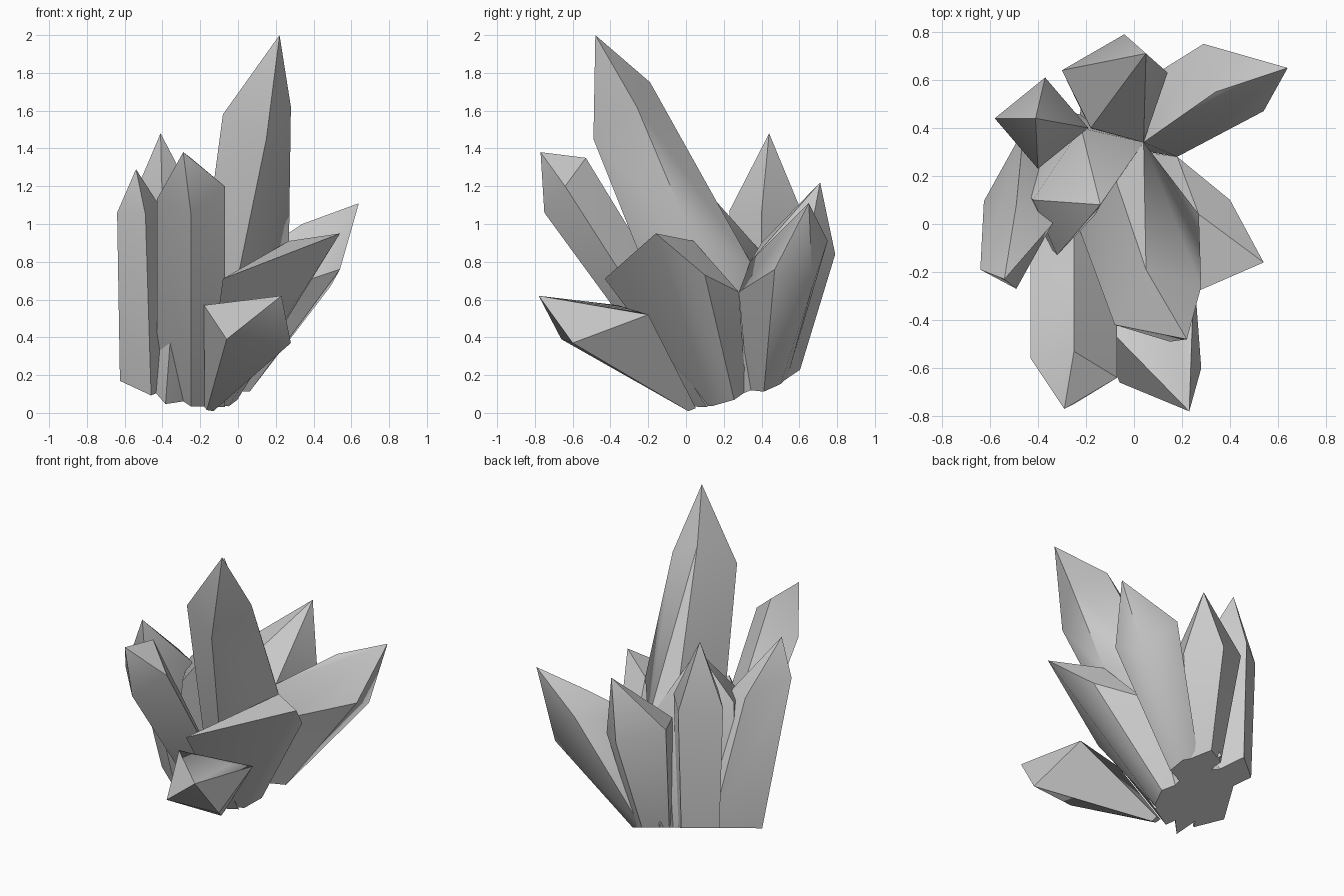
import bpy
import bmesh
import math
from mathutils import Vector

# Remove the default cube only
default_cube = bpy.data.objects.get("Cube")
if default_cube:
    bpy.data.objects.remove(default_cube, do_unlink=True)
bpy.ops.object.select_all(action='DESELECT')

# Single stone colour
brightness = 0.6
grey = (brightness, brightness, brightness, 1)
stone = bpy.data.materials.new("grey_crystal")
stone.use_nodes = True
stone.diffuse_color = grey
stone.node_tree.nodes["Principled BSDF"].inputs["Base Color"].default_value = grey


def on_ground(x, y):
    """Point on the tilted plane that cuts off the whole cluster."""
    return Vector((x, y, max(0, -0.26 * x + 0.385 * y - 0.03)))


def crystal(name, tip, corners, foot=None, spread=1):
    """Pointed shard built as a hull. The first three corners of the shoulder
    ring define a parallelogram whose fourth corner is derived; the ring is
    then repeated on the ground around the foot, scaled by spread."""
    ring = [Vector(corner) for corner in corners]
    ring.append(ring[0] - ring[1] + ring[2])
    centre = sum(ring, Vector()) / len(ring)
    foot = Vector(foot) if foot else centre.xy
    base = [on_ground(*(foot + spread * (corner - centre).xy)) for corner in ring]

    bm = bmesh.new()
    for point in [Vector(tip)] + ring + base:
        bm.verts.new(point)
    bmesh.ops.convex_hull(bm, input=list(bm.verts))
    loose = [vert for vert in bm.verts if not vert.link_faces]
    bmesh.ops.delete(bm, geom=loose, context='VERTS')
    bmesh.ops.recalc_face_normals(bm, faces=list(bm.faces))

    mesh = bpy.data.meshes.new(name)
    bm.to_mesh(mesh)
    bm.free()
    mesh.materials.append(stone)
    shard = bpy.data.objects.new(name, mesh)
    bpy.context.scene.collection.objects.link(shard)
    shard.select_set(True)
    bpy.context.view_layer.objects.active = shard


# Meeting points shared by neighbouring shards
saddle = (0.04, 0.34, 0.8)
ledge = (0.27, 0.04, 0.91)
notch = (0.18, 0.28, 0.64)

# Tall leaning spire, flaring towards the saddle and the ledge
crystal("tall_crystal", tip=(0.22, -0.48, 2),
        corners=[(-0.08, -0.42, 1.58), (0.15, -0.49, 1.45), (0.28, -0.26, 1.62),
                 saddle, ledge],
        foot=(-0.16, 0.27), spread=0.6)

# Shard leaning forward beside the spire
crystal("front_crystal", tip=(-0.29, -0.77, 1.38),
        corners=[(-0.43, -0.56, 1.13), (-0.25, -0.53, 1.35), (-0.07, -0.64, 1.2),
                 (-0.25, -0.75, 1.06)],
        foot=(-0.25, 0.12))

# Upright shard on the outer side
crystal("side_crystal", tip=(-0.54, -0.23, 1.29),
        corners=[(-0.64, -0.19, 1.06), (-0.49, -0.27, 1.05), (-0.34, 0, 0.98)],
        foot=(-0.46, 0.2), spread=1.1)

# Upright shard at the rear corner
crystal("rear_corner_crystal", tip=(-0.41, 0.44, 1.48),
        corners=[(-0.58, 0.44, 1.08), (-0.4, 0.23, 1.07), (-0.19, 0.4, 1.06)],
        spread=0.85)

# Rear shard
crystal("rear_crystal", tip=(0.05, 0.71, 1.22),
        corners=[(-0.3, 0.64, 0.94), (-0.04, 0.79, 0.84), (0.14, 0.63, 0.8),
                 (-0.18, 0.4, 0.9), saddle],
        foot=(-0.12, 0.47), spread=0.55)

# Shard leaning out to the rear
crystal("outer_rear_crystal", tip=(0.64, 0.65, 1.11),
        corners=[(0.29, 0.75, 0.91), (0.34, 0.55, 1), (0.54, 0.47, 0.76),
                 saddle, notch],
        foot=(-0.04, 0.43), spread=0.45)

# Low shard jutting forward
crystal("low_front_crystal", tip=(0.23, -0.78, 0.62),
        corners=[(-0.18, -0.36, 0.57), (-0.06, -0.66, 0.39), (0.28, -0.6, 0.37),
                 (0.25, -0.2, 0.52)],
        foot=(-0.15, 0.03), spread=0.1)

# Broad low shard with a sloping top
crystal("broad_crystal", tip=(0.54, -0.16, 0.95),
        corners=[(-0.08, -0.43, 0.71), (0.27, -0.24, 0.8), (0.4, 0.1, 0.73),
                 notch, ledge],
        foot=(-0.08, 0.2), spread=0.35)

# Core that joins the shards
crystal("core", tip=(-0.14, 0.08, 1.21),
        corners=[saddle, (-0.22, 0.4, 0.85), (-0.42, 0.1, 0.95),
                 (-0.32, -0.13, 0.9)],
        foot=(-0.28, 0.22))

# Soften shallow angles and keep the crystal edges crisp
bpy.ops.object.shade_smooth_by_angle(angle=math.radians(40))
